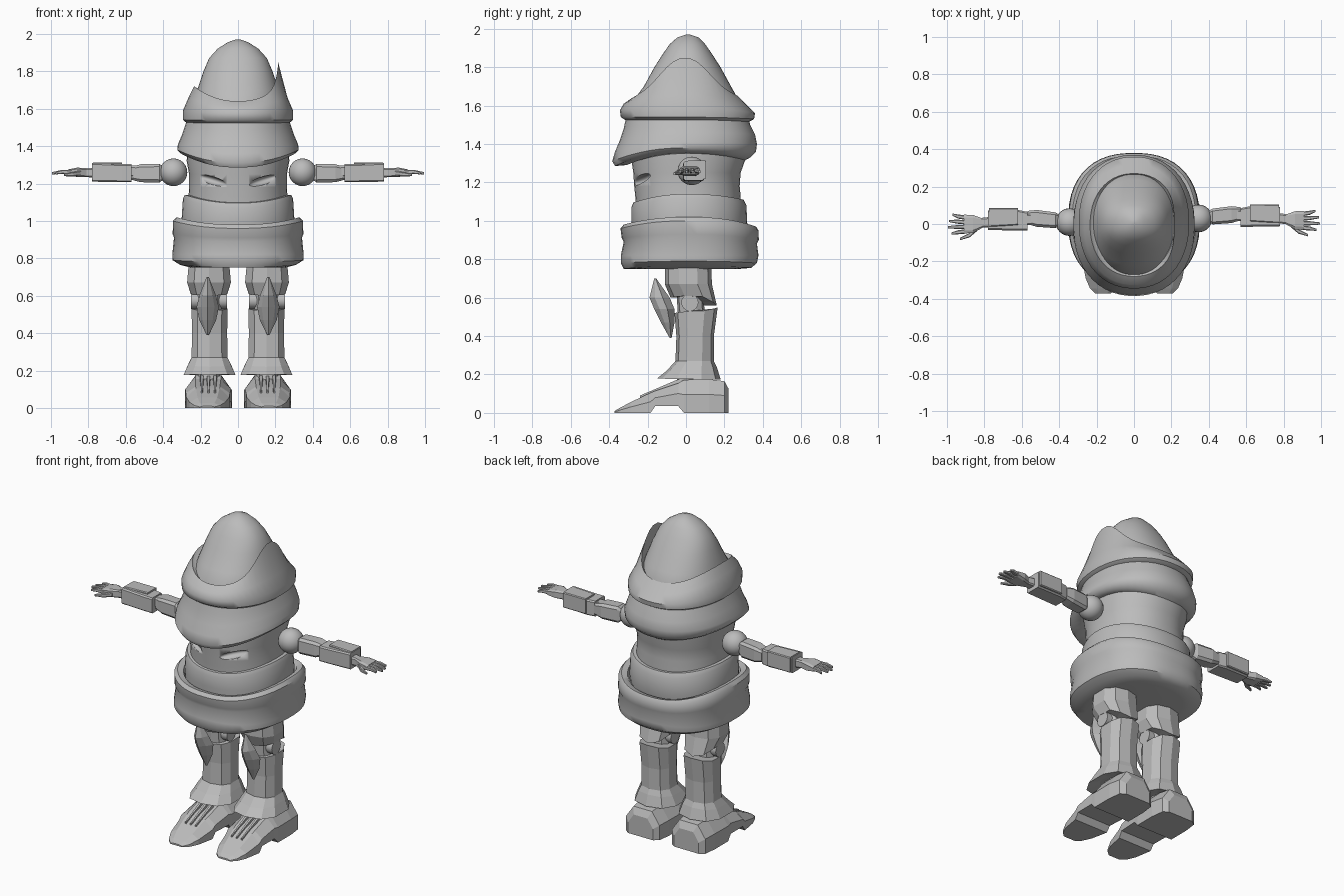
import bpy, bmesh
from math import cos, sin, pi, copysign, radians
from mathutils import Vector

cube = bpy.data.objects.get("Cube")
if cube:
    bpy.data.objects.remove(cube)

GREY = (.5, .5, .5, 1)
grey = bpy.data.materials.new("plain grey")
grey.use_nodes = True
grey.diffuse_color = GREY
grey.node_tree.nodes["Principled BSDF"].inputs["Base Color"].default_value = GREY


def finish(obj, smooth):
    """Give an object its material and shading."""
    obj.data.materials.append(grey)
    bpy.ops.object.select_all(action='DESELECT')
    obj.select_set(True)
    bpy.context.view_layer.objects.active = obj
    if smooth:
        bpy.ops.object.shade_smooth_by_angle(angle=radians(smooth))
    return obj


def skin(name, rings, smooth=0):
    """Skin a closed surface over a list of equal point rings."""
    bm = bmesh.new()
    rows = [[bm.verts.new(p) for p in ring] for ring in rings]
    n = len(rows[0])
    for a, b in zip(rows, rows[1:]):
        for i in range(n):
            j = (i + 1) % n
            bm.faces.new((a[i], a[j], b[j], b[i]))
    bm.faces.new(rows[0])
    bm.faces.new(rows[-1])
    bmesh.ops.recalc_face_normals(bm, faces=bm.faces)
    mesh = bpy.data.meshes.new(name)
    bm.to_mesh(mesh)
    bm.free()
    obj = bpy.data.objects.new(name, mesh)
    bpy.context.collection.objects.link(obj)
    return finish(obj, smooth)


def oval(heights, half, front, back, cx=0, segs=48, power=.92):
    """Level ring whose height may differ at front, sides and back."""
    zf, zs, zb = heights if isinstance(heights, tuple) else (heights,) * 3
    ring = []
    for i in range(segs):
        t = 2 * pi * (i + .5) / segs
        c, s = cos(t), sin(t)
        x = copysign(abs(c) ** power, c) * half
        d = copysign(abs(s) ** power, s)
        y = (front + back) / 2 + d * (back - front) / 2
        end = zb if s > 0 else zf
        ring.append(Vector((cx + x, y, zs * c * c + end * s * s)))
    return ring


def bar_ring(x, y, z, hy, hz, chamfer=.3):
    """Chamfered rectangle standing across the x axis."""
    k = 1 - chamfer
    shape = [(1, k), (k, 1), (-k, 1), (-1, k), (-1, -k), (-k, -1), (k, -1), (1, -k)]
    return [Vector((x, y + a * hy, z + b * hz)) for a, b in shape]


def ellipsoid(name, at, size, smooth=60, segs=24):
    bpy.ops.mesh.primitive_uv_sphere_add(segments=segs, ring_count=segs // 2, location=at)
    obj = bpy.context.object
    obj.name = name
    obj.scale = size
    return finish(obj, smooth)


# Pointed hat crown
skin("hat_crown", [oval(*r) for r in [
    (1.5, .25, -.28, .28), (1.62, .235, -.28, .28), (1.7, .218, -.22, .235),
    (1.8, .185, -.165, .18), (1.87, .155, -.12, .135), (1.92, .11, -.085, .1),
    (1.955, .055, -.045, .065), (1.97, .012, 0, .02)]], 50)

# Upper hat fold with its raised side flap
upper = [oval(*r) for r in [
    ((1.62, 1.7, 1.62), .215, -.26, .25), ((1.64, 1.72, 1.65), .235, -.28, .27),
    ((1.61, 1.66, 1.6), .265, -.325, .32), ((1.575, 1.59, 1.56), .295, -.345, .36),
    ((1.54, 1.54, 1.53), .295, -.34, .355), ((1.52, 1.52, 1.51), .27, -.31, .32)]]
for p in upper[1]:
    p.z += .13 * max(0, p.x / .235) ** 8
    p.x -= .02 * max(0, p.x / .235) ** 8
skin("hat_upper_fold", upper, 50)

# Lower hat fold, drooping at the front
skin("hat_lower_fold", [oval(*r) for r in [
    ((1.55, 1.56, 1.55), .265, -.31, .32), ((1.48, 1.52, 1.5), .28, -.325, .335),
    ((1.42, 1.46, 1.45), .3, -.345, .36), ((1.36, 1.41, 1.4), .322, -.37, .37),
    ((1.31, 1.38, 1.36), .325, -.385, .365), ((1.285, 1.36, 1.33), .305, -.37, .335),
    ((1.29, 1.35, 1.31), .27, -.31, .3), ((1.34, 1.37, 1.33), .24, -.25, .25)]], 50)

# Face and trunk
trunk = skin("trunk", [oval(*r) for r in [
    (1.42, .27, -.29, .31), (1.32, .275, -.285, .31), (1.25, .262, -.275, .285),
    (1.18, .262, -.27, .28), (1.13, .265, -.265, .285), (1.05, .27, -.26, .28),
    (.9, .27, -.26, .28)]], 50)

# Hollowed frowning eyes
for side in (-1, 1):
    cutter = ellipsoid("eye_cutter", (side * .14, -.245, 1.215), (.1, .04, .022))
    cutter.rotation_euler = (0, radians(-15 * side), radians(30 * side))
    cutter.hide_render = True
    cut = trunk.modifiers.new("eye", 'BOOLEAN')
    cut.operation = 'DIFFERENCE'
    cut.object = cutter
    bpy.context.view_layer.objects.active = trunk
    bpy.ops.object.modifier_apply(modifier=cut.name)
    bpy.data.objects.remove(cutter)

# Waist collar and wide belt
skin("waist_collar", [oval(*r) for r in [
    ((1.1, 1.14, 1.11), .255, -.255, .275), ((1.095, 1.14, 1.11), .285, -.275, .3),
    ((1.07, 1.12, 1.08), .295, -.285, .315), ((1, 1.01, .98), .302, -.285, .32),
    (.93, .3, -.28, .31)]], 40)
skin("belt", [oval(*r, power=.84) for r in [
    (.94, .28, -.27, .3), ((.97, 1.01, .96), .3, -.29, .33),
    ((.98, 1.02, .97), .33, -.325, .365), ((.96, 1, .95), .348, -.342, .378),
    ((.91, .93, .9), .35, -.335, .38), ((.89, .91, .88), .343, -.325, .37),
    (.82, .352, -.34, .378), ((.78, .79, .78), .35, -.34, .37),
    ((.75, .765, .755), .31, -.325, .34), (.75, .25, -.27, .28)]], 40)

for side, label in ((1, "left"), (-1, "right")):
    shift = .01 * side

    def arm(name, rows, chamfer=.3, smooth=0):
        skin(f"{label}_{name}", [bar_ring(side * x, y + shift, *r, chamfer)
                                 for x, y, *r in rows], smooth)

    # Shoulder ball, blocky arm and its armour
    ellipsoid(f"{label}_shoulder", (side * .345, .02 + shift, 1.26), (.074,) * 3)
    arm("upper_arm", [(.4, .03, 1.255, .03, .035), (.42, .03, 1.255, .042, .05),
                      (.52, .04, 1.255, .045, .048), (.57, .045, 1.255, .035, .035)])
    arm("elbow", [(.5, .035, 1.265, .03, .03), (.62, .035, 1.265, .03, .03)])
    arm("forearm", [(.57, .025, 1.255, .05, .048), (.62, .03, 1.255, .055, .048),
                    (.78, .03, 1.26, .052, .05)], .15)
    arm("forearm_plate", [(.62, .05, 1.265, .045, .048), (.775, .045, 1.265, .05, .048)], .1)

    # Hand
    arm("wrist", [(.77, .02, 1.258, .028, .026), (.84, .015, 1.258, .025, .022)])
    arm("palm", [(.81, .015, 1.258, .025, .024), (.86, .01, 1.26, .048, .025),
                 (.91, .01, 1.26, .05, .015)])
    for i in range(4):
        y = .05 - .028 * i
        reach = (.97, .99, .995, .975)[i]
        arm(f"finger_{i + 1}", [(.89, y * .85, 1.26, .012, .013),
                                (.94, y, 1.262, .011, .011),
                                (reach, y * 1.2, 1.255, .006, .006)], .4)
    arm("thumb", [(.84, -.015, 1.255, .014, .014), (.88, -.05, 1.25, .012, .012),
                  (.93, -.07, 1.245, .006, .006)], .4)

    def leg(name, rows, cx=.155, segs=10, smooth=0):
        skin(f"{label}_{name}", [oval(z, w, f, b, side * cx, segs, .8)
                                 for z, w, f, b in rows], smooth)

    # Thigh, knee joint and flared shin
    leg("thigh", [(.8, .11, -.11, .13), (.67, .122, -.11, .135),
                  ((.6, .61, .56), .1, -.08, .16), ((.6, .61, .56), .06, -.04, .09)])
    leg("knee", [(.63, .07, -.05, .09), (.48, .07, -.04, .1)])
    bpy.ops.mesh.primitive_cylinder_add(vertices=16, radius=.045, depth=.19,
                                        location=(side * .155, .02, .575),
                                        rotation=(0, pi / 2, 0))
    bpy.context.object.name = f"{label}_knee_hinge"
    finish(bpy.context.object, 40)
    leg("shin", [((.52, .53, .55), .1, -.06, .165), (.4, .098, -.05, .145),
                 (.27, .1, -.055, .145), ((.22, .23, .24), .12, -.1, .16),
                 ((.18, .175, .175), .145, -.15, .18), (.19, .09, -.06, .1)], .152)
    leg("ankle", [(.26, .06, -.04, .09), (.14, .06, -.05, .1)])

    # Pointed knee guard with a central ridge
    guard = []
    for z, w, f, b in [(.7, .006, -.165, -.155), (.6, .045, -.19, -.085),
                       (.54, .06, -.165, -.06), (.47, .045, -.13, -.06),
                       (.39, .006, -.085, -.075)]:
        m = f * .35 + b * .65
        guard.append([Vector((side * .162 + x, y, z)) for x, y in
                      ((0, f), (w * .6, f * .6 + m * .4), (w, m), (0, b),
                       (-w, m), (-w * .6, f * .6 + m * .4))])
    skin(f"{label}_knee_guard", guard)

    # Wedge boot with a stepped sole
    boot = []
    for y, w, low, top in [(.222, .085, 0, .125), (.2, .115, 0, .165), (.12, .125, 0, .175),
                           (-.01, .125, 0, .172), (-.04, .122, .035, .155),
                           (-.16, .118, .035, .115), (-.185, .115, 0, .105),
                           (-.29, .095, 0, .055), (-.345, .07, 0, .026),
                           (-.372, .04, 0, .01)]:
        cx, mid = side * (.158 + .02 * max(0, -y)), low + (top - low) * .55
        boot.append([Vector((cx + a * w, y, z)) for a, z in
                     ((1, low), (1, mid), (.55, top), (-.55, top), (-1, mid), (-1, low))])
    skin(f"{label}_boot", boot)

    # Instep ridges
    for i in (-1, 0, 1):
        cx = side * .158 + i * .035
        skin(f"{label}_instep_ridge_{i + 2}", [
            [Vector((cx + a * w, y, z + h)) for a, h in
             ((1, -.03), (.6, .012), (-.6, .012), (-1, -.03))]
            for y, w, z in ((.0, .012, .175), (-.06, .013, .155), (-.24, .006, .078))])
